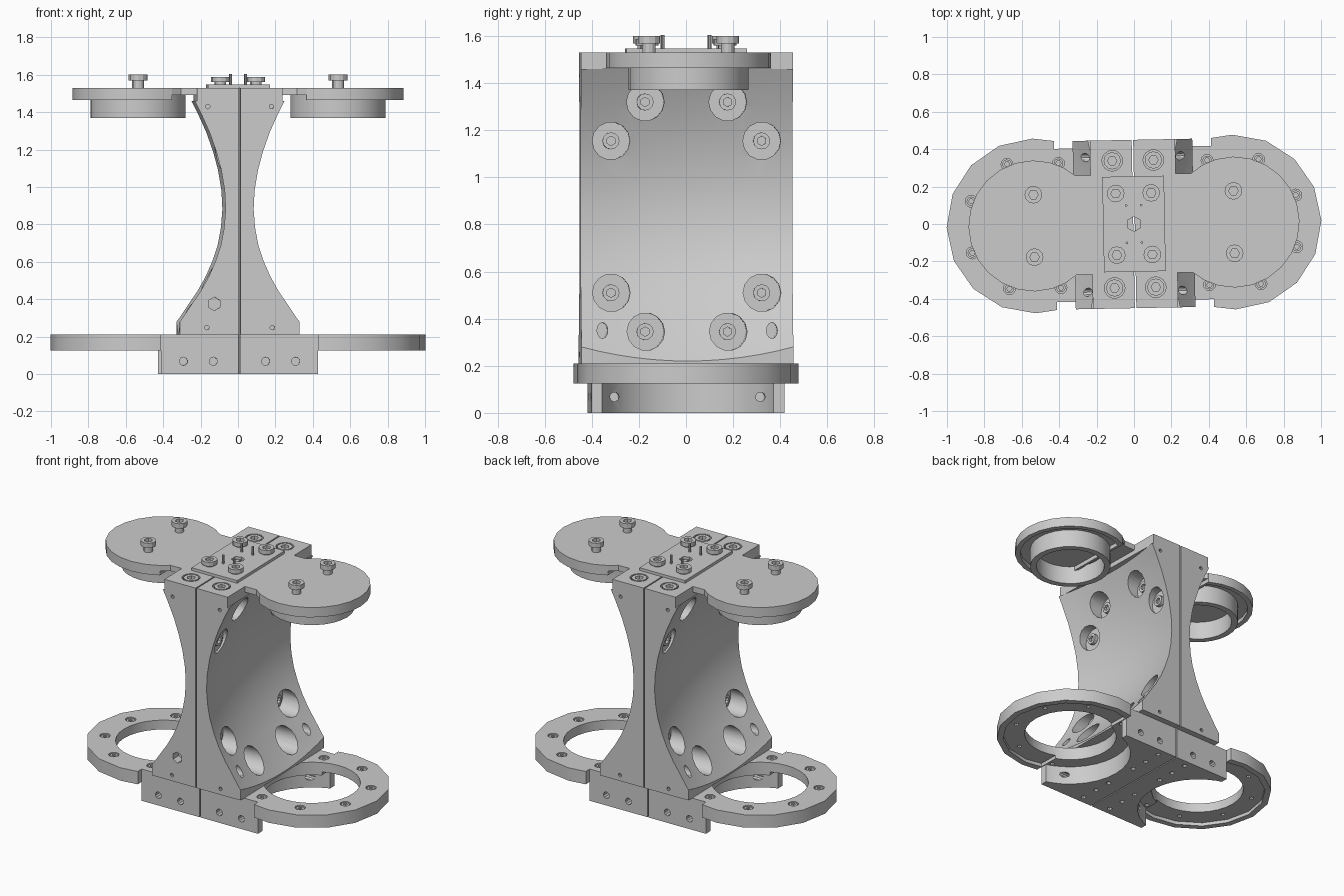
import bpy, bmesh
from math import pi, cos, sin, radians
from mathutils import Matrix, Vector

if "Cube" in bpy.data.objects:
    bpy.data.objects.remove(bpy.data.objects["Cube"])

CX = 0.535                                   # centre of the round ends
TURN = Matrix.Rotation(radians(1.1), 4, 'Z')  # whole assembly sits slightly turned
ROT = {'x': Matrix.Rotation(pi / 2, 4, 'Y'), '-x': Matrix.Rotation(-pi / 2, 4, 'Y'),
       'y': Matrix.Rotation(-pi / 2, 4, 'X'), 'z': Matrix()}


def make(name, bm):
    bmesh.ops.recalc_face_normals(bm, faces=bm.faces)
    me = bpy.data.meshes.new(name)
    bm.to_mesh(me)
    bm.free()
    ob = bpy.data.objects.new(name, me)
    bpy.context.collection.objects.link(ob)
    return ob


def cyl(bm, p, r, h, axis='z', n=16):
    """Cylinder centred on p."""
    bmesh.ops.create_cone(bm, cap_ends=True, segments=n, radius1=r, radius2=r, depth=h,
                          matrix=Matrix.Translation(p) @ ROT[axis])


def box(bm, x0, x1, y0, y1, z0, z1):
    m = Matrix.Translation(((x0 + x1) / 2, (y0 + y1) / 2, (z0 + z1) / 2))
    bmesh.ops.create_cube(bm, size=1, matrix=m @ Matrix.Diagonal((x1 - x0, y1 - y0, z1 - z0, 1)))


def loft(bm, rings):
    """Skin a list of equal closed outlines and cap both ends."""
    rings = [[bm.verts.new(p) for p in ring] for ring in rings]
    n = len(rings[0])
    for a, b in zip(rings, rings[1:]):
        for i in range(n):
            bm.faces.new((a[i], a[(i + 1) % n], b[(i + 1) % n], b[i]))
    bm.faces.new(rings[0][::-1])
    bm.faces.new(rings[-1])


def slab(bm, pts, z0, z1):
    loft(bm, [[(x, y, z) for x, y in pts] for z in (z0, z1)])


def apply_mod(ob, mod):
    bpy.context.view_layer.objects.active = ob
    bpy.ops.object.modifier_apply(modifier=mod.name)


def cut(ob, bm):
    c = make("cutter", bm)
    c.hide_render = True
    m = ob.modifiers.new("cut", 'BOOLEAN')
    m.operation, m.solver, m.object = 'DIFFERENCE', 'EXACT', c
    apply_mod(ob, m)
    bpy.data.objects.remove(c)


def mirror_x(ob):
    m = ob.modifiers.new("mirror", 'MIRROR')
    m.use_mirror_merge = False
    apply_mod(ob, m)


def screw(bm, p, r, h, axis='z'):
    """Cap screw head with hex socket, seated at p and rising along axis."""
    m = Matrix.Translation(p) @ ROT[axis]
    rings = []
    for rad, z, hexed in ((r, 0, 0), (r, h, 0), (r * .55, h, 1), (r * .55, h * .35, 1)):
        ks = [rad * (cos(pi / 6) if hexed and i % 2 else 1) for i in range(12)]
        rings.append([m @ Vector((k * cos(i * pi / 6), k * sin(i * pi / 6), z))
                      for i, k in enumerate(ks)])
    loft(bm, rings)


S = (-1, 1)
G = 0.004   # half of the centre split

# Hourglass column: right half, side also dished slightly across its width
prof = [(.305, .3), (.255, .375), (.21, .44), (.165, .52), (.13, .6), (.10, .69), (.083, .78),
        (.075, .88), (.08, .98), (.098, 1.09), (.125, 1.19), (.16, 1.29), (.205, 1.39), (.24, 1.46)]
sections = []
for j in range(13):
    y = -.45 + .9 * j / 12
    k = 1 - (y / .45) ** 2
    sections.append([(G, y, .21), (.32, y, .21), (.32, y, .28 - .06 * k)]
                    + [(x - .05 * k, y, z) for x, z in prof] + [(G, y, 1.46)])
bm = bmesh.new()
loft(bm, sections)
column = make("hourglass_column", bm)

bores = [(s * y, z) for s in S for y, z in ((.175, 1.32), (.32, 1.155), (.32, .51), (.175, .345))]
bm = bmesh.new()
for y, z in bores:                            # screw counterbores
    cyl(bm, (.055 + .25, y, z), .08, .5, 'x', 14)
for s in S:                                   # oblong side holes
    c = bmesh.ops.create_cone(bm, cap_ends=True, segments=12, radius1=1, radius2=1, depth=.3,
                              matrix=Matrix.Translation((.26, s * .36, .35))
                              @ Matrix.Diagonal((1, .023, .034, 1)) @ ROT['x'])
    for v in c['verts']:
        v.co.x = .11 if v.co.x < .26 else .41
cut(column, bm)
mirror_x(column)
bm = bmesh.new()
for s in S:                                   # small pin holes on the end faces
    for t in S:
        cyl(bm, (s * .17, t * .45, 1.43), .012, .06, 'y', 10)
        cyl(bm, (s * .175, t * .45, .248), .012, .06, 'y', 10)
cyl(bm, (-.135, -.45, .375), .036, .12, 'y', 6)
cut(column, bm)

# Screws in the counterbores
bm = bmesh.new()
for y, z in bores:
    screw(bm, (.054, y, z), .036, .025, 'x')
    screw(bm, (-.054, y, z), .036, .025, '-x')
make("column_screws", bm)

# Base block with scooped ends
bm = bmesh.new()
box(bm, G, .42, -.41, .41, 0, .125)
block = make("base_block", bm)
bm = bmesh.new()
cyl(bm, (CX + .005, 0, .05), .385, .4, n=32)
cut(block, bm)
bm = bmesh.new()
for s in S:
    for x in (.14, .3):
        cyl(bm, (x, s * .41, .068), .022, .1, 'y', 10)
    for y in (.12, .24, .36):
        cyl(bm, (.11, s * y, 0), .016, .04, n=10)
    cyl(bm, (.28, s * .31, .068), .02, .2, 'x', 10)
cut(block, bm)
mirror_x(block)


# Lower ring plates: round end with a notched straight root, recessed underneath
def arc(r, n, span):
    return [(CX + r * cos(i * 2 * pi / n), r * sin(i * 2 * pi / n)) for i in range(-span, span + 1)]


pts = [(G, -.41), (.42, -.41), (.42, -.452)] + arc(.467, 16, 4) + [(.42, .452), (.42, .41), (G, .41)]
bm = bmesh.new()
slab(bm, pts, .125, .21)
rings = make("lower_ring_plates", bm)
bm = bmesh.new()
slab(bm, [(.425, -.405)] + arc(.427, 16, 4) + [(.425, .405)], .1, .148)
cut(rings, bm)
bm = bmesh.new()
cyl(bm, (CX, 0, .17), .29, .3, n=32)
cut(rings, bm)
ring_pts = [(CX + .36 * cos(a), .36 * sin(a)) for a in [radians(22.5 + 45 * k) for k in range(8)]
            if cos(a) > -.6]
bm = bmesh.new()
for x, y in ring_pts:                         # counterbores above, through holes below
    cyl(bm, (x, y, .21), .032, .05, n=12)
    cyl(bm, (x, y, .14), .014, .05, n=8)
cut(rings, bm)
mirror_x(rings)
bm = bmesh.new()
for x, y in ring_pts:
    for s in S:
        screw(bm, (s * x, y, .184), .025, .022)
make("ring_screws", bm)

# Top clamp bars
bm = bmesh.new()
box(bm, G, .228, -.45, .45, 1.46, 1.53)
clamp = make("top_clamp", bm)
bm = bmesh.new()
for s in S:
    cyl(bm, (.11, s * .34, 1.52), .055, .07, n=16)
cut(clamp, bm)
mirror_x(clamp)

# Upper discs, recessed underneath, with necks joining the clamp
bm = bmesh.new()
slab(bm, arc(.35, 24, 8), 1.465, 1.53)
discs = make("upper_discs", bm)
bm = bmesh.new()
slab(bm, arc(.318, 24, 8), 1.44, 1.492)
cut(discs, bm)
mirror_x(discs)
bm = bmesh.new()
slab(bm, [(.228, -.265), (.31, -.265), (.36, -.3), (.36, .3), (.31, .265), (.228, .265)], 1.492, 1.53)
mirror_x(make("disc_necks", bm))

# Hollow collars under the discs
bm = bmesh.new()
cyl(bm, (CX, 0, 1.4335), .255, .127, n=28)
collars = make("disc_collars", bm)
bm = bmesh.new()
cyl(bm, (CX, 0, 1.42), .215, .144, n=28)
cut(collars, bm)
mirror_x(collars)

# Centre plate with its middle hole
bm = bmesh.new()
box(bm, -.165, .165, -.255, .255, 1.53, 1.548)
plate = make("centre_plate", bm)
bm = bmesh.new()
cyl(bm, (0, 0, 1.54), .04, .1, n=6)
cut(plate, bm)

# Top screws and locating pins
bm = bmesh.new()
for s in S:
    for t in S:
        screw(bm, (s * .11, t * .34, 1.487), .046, .043)       # sunk in the clamp
        cyl(bm, (s * .095, t * .165, 1.555), .028, .02, n=12)  # centre plate
        screw(bm, (s * .095, t * .165, 1.56), .047, .028)
        cyl(bm, (s * CX, t * .167, 1.55), .028, .05, n=12)     # discs, raised heads
        screw(bm, (s * CX, t * .167, 1.568), .047, .032)
        cyl(bm, (s * .04, t * .1, 1.57), .007, .07, n=8)       # pins
make("top_screws", bm)

# Common turn and shading
for ob in list(bpy.context.collection.objects):
    ob.data.transform(TURN)
    bpy.ops.object.select_all(action='DESELECT')
    ob.select_set(True)
    bpy.context.view_layer.objects.active = ob
    bpy.ops.object.shade_smooth_by_angle(angle=radians(28))
